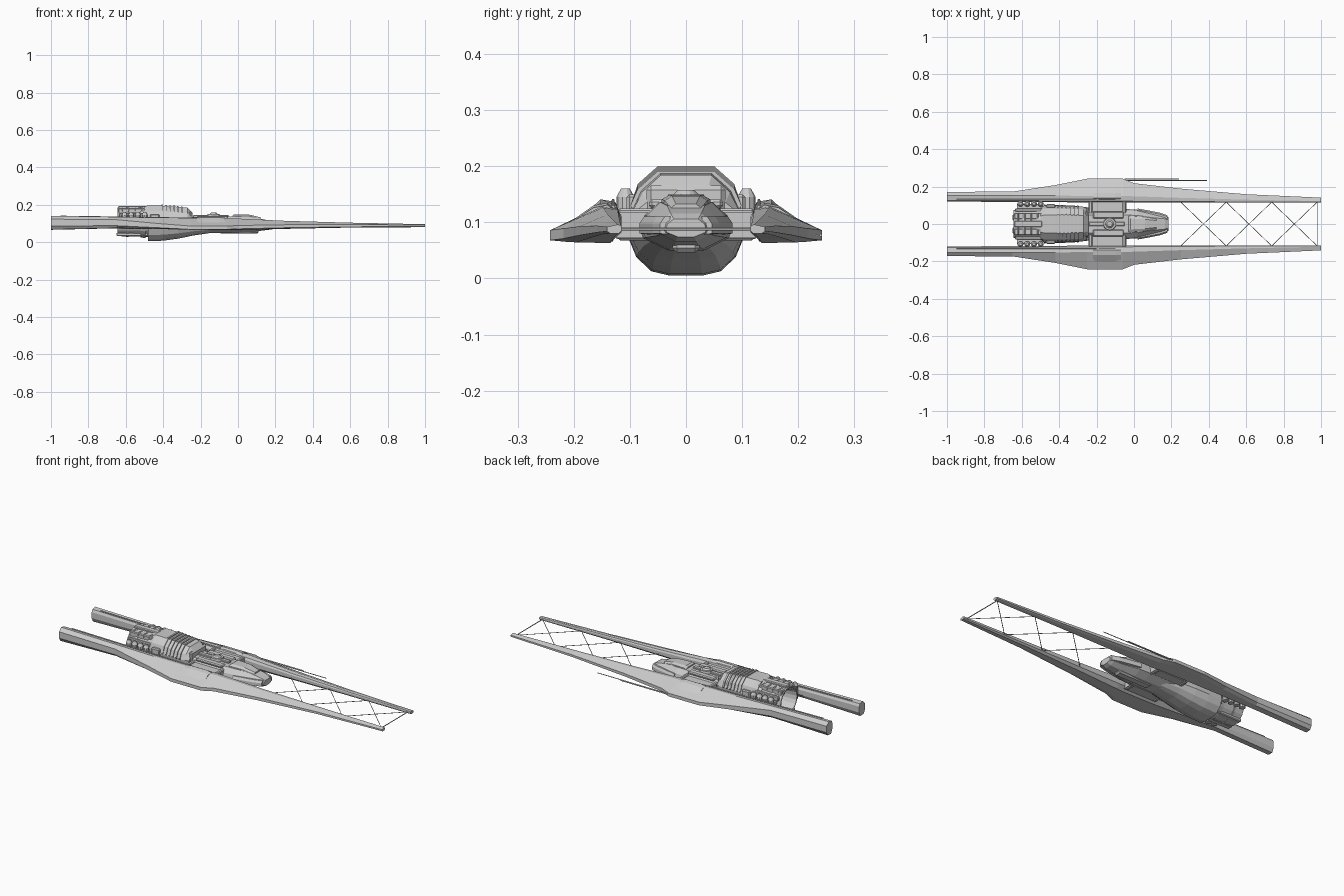
import bpy, bmesh
from math import sin, cos, pi, radians
from mathutils import Vector

if "Cube" in bpy.data.objects:
    bpy.data.objects.remove(bpy.data.objects["Cube"])


def finish(name, bm, mirror=False):
    bmesh.ops.recalc_face_normals(bm, faces=bm.faces)
    me = bpy.data.meshes.new(name)
    bm.to_mesh(me)
    bm.free()
    ob = bpy.data.objects.new(name, me)
    bpy.context.collection.objects.link(ob)
    if mirror:
        m = ob.modifiers.new("mirror", 'MIRROR')
        m.use_axis = (False, True, False)
    return ob


def loft(name, sections, mirror=False):
    """Skin equal-length (y, z) loops placed along x; ends are capped."""
    bm = bmesh.new()
    rings = [[bm.verts.new((x, y, z)) for y, z in pts] for x, pts in sections]
    n = len(rings[0])
    for a, b in zip(rings, rings[1:]):
        for i in range(n):
            j = (i + 1) % n
            bm.faces.new((a[i], a[j], b[j], b[i]))
    bm.faces.new(rings[0])
    bm.faces.new(rings[-1])
    return finish(name, bm, mirror)


def sym(half):
    """Complete a half outline (from bottom to top, y >= 0) to a full loop."""
    return half + [(-y, z) for y, z in reversed(half)]


def box(name, x0, x1, y0, y1, z0, z1, mirror=False, bevel=0.0):
    bm = bmesh.new()
    bmesh.ops.create_cube(bm, size=1)
    for v in bm.verts:
        v.co = ((x0 + x1) / 2 + v.co.x * (x1 - x0), (y0 + y1) / 2 + v.co.y * (y1 - y0),
                (z0 + z1) / 2 + v.co.z * (z1 - z0))
    if bevel:
        bmesh.ops.bevel(bm, geom=bm.edges[:], offset=bevel, segments=1, affect='EDGES')
    return finish(name, bm, mirror)


def rod(name, a, b, r1, r2=None, sides=6, mirror=False):
    a, b = Vector(a), Vector(b)
    bm = bmesh.new()
    bmesh.ops.create_cone(bm, cap_ends=True, segments=sides, radius1=r1,
                          radius2=r1 if r2 is None else r2, depth=(b - a).length)
    q = Vector((0, 0, 1)).rotation_difference(b - a)
    for v in bm.verts:
        v.co = q @ v.co + (a + b) / 2
    return finish(name, bm, mirror)


def tube(name, profile, zc, sides=20):
    """Closed (x, radius) profile spun around the x axis at height zc."""
    bm = bmesh.new()
    rings = [[bm.verts.new((x, r * cos(2 * pi * i / sides), zc + r * sin(2 * pi * i / sides)))
              for i in range(sides)] for x, r in profile]
    for k in range(len(rings)):
        a, b = rings[k], rings[(k + 1) % len(rings)]
        for i in range(sides):
            j = (i + 1) % sides
            bm.faces.new((a[i], a[j], b[j], b[i]))
    return finish(name, bm)


# Side booms: x, inner y, ridge y, outer y, bottom z, top z, outer edge z, outer edge half height
stations = [
    (-1.0, .120, .152, .172, .066, .141, .105, .018),
    (-.65, .118, .152, .173, .074, .135, .104, .016),
    (-.42, .117, .152, .208, .070, .131, .088, .011),
    (-.25, .115, .150, .242, .066, .130, .077, .009),
    (-.06, .115, .150, .242, .064, .128, .077, .009),
    (0.00, .115, .148, .218, .063, .126, .080, .009),
    (.25, .115, .140, .189, .071, .114, .085, .008),
    (.60, .115, .130, .159, .078, .104, .088, .006),
    (1.0, .115, .122, .141, .080, .096, .088, .004)]
secs = []
for x, yi, yr, yo, zb, zt, ze, e in stations:
    w, h = yo - yi, zt - zb
    secs.append((x, [(yi, zb + .3 * h), (yi + .2 * w, zb), (yo - .22 * w, zb + .02 * h),
                     (yo, ze - e), (yo, ze + e), (yr, zt), (yi + .2 * (yr - yi), zt - .06 * h),
                     (yi, zt - .25 * h)]))
loft("side_boom", secs, True)
# Armour blocks and rails on the booms
loft("boom_shoulder", [(x, [(.13, .10), (.20, .085), (.225, .088), (.165, .122 + d), (.14, .127 + d), (.125, .12)])
                       for x, d in ((-.22, .004), (-.19, .008), (-.10, .008), (-.07, .004))], True)
rod("boom_rail", (-.95, .13, .139), (-.2, .13, .128), .003, mirror=True)

# Truss between the front ends of the booms
for i in range(3):
    x0, x1 = .25 + i * .243, .25 + (i + 1) * .243
    rod("truss_brace", (x0, .117, .088), (x1, -.117, .088), .0017)
    rod("truss_brace", (x0, -.117, .088), (x1, .117, .088), .0017)
rod("truss_end_bar", (.98, .12, .088), (.98, -.12, .088), .0025)

# Antennas on one boom
rod("long_antenna", (-.05, .233, .077), (.39, .233, .077), .002)
rod("short_antenna", (-.05, .240, .077), (.24, .240, .077), .0025)

# Belly hull under the engine, tapering forward
belly = []
for x, w, zb in ((-.48, .103, .003), (-.40, .102, .006), (-.32, .098, .017),
                 (-.24, .088, .034), (-.14, .070, .049), (-.02, .05, .058)):
    d = .10 - zb
    belly.append((x, sym([(0.28 * w, zb + .02 * d), (.6 * w, zb + .1 * d), (.86 * w, zb + .36 * d),
                          (w, zb + .72 * d), (.95 * w, .10)])))
loft("belly_hull", belly)

# Engine housing on top
house = []
for x, s, zt in ((-.50, .88, .190), (-.48, 1, .197), (-.42, 1, .196), (-.30, .96, .187), (-.27, .94, .184), (-.25, .85, .165)):
    house.append((x, sym([(.09 * s, .07), (.098 * s, .125), (.083 * s, zt - .030), (.048 * s, zt)])))
loft("engine_housing", house)
for i in range(6):
    x = -.41 + i * .021
    z = .1975 - .0009 * i * 2
    loft("vent_rib", [(x + d, sym([(.093, .12), (.099, .13), (.086, z - .029), (.05, z + .003)]))
                      for d in (0, .009)])
box("housing_front_frame", -.262, -.243, -.07, .07, .10, .166, bevel=.008)
box("housing_side_block", -.47, -.42, .085, .106, .10, .15, True, .005)

# Open engine nozzle with collars
tube("nozzle", [(-.645, .076), (-.47, .080), (-.47, .060), (-.54, .058), (-.645, .070)], .108)
tube("nozzle_rear_collar", [(-.60, .079), (-.585, .081), (-.585, .07), (-.60, .07)], .108)
tube("nozzle_front_collar", [(-.52, .083), (-.495, .086), (-.495, .07), (-.52, .07)], .108)
rod("nozzle_back_wall", (-.54, 0, .108), (-.47, 0, .108), .064, sides=20)
rod("exhaust_cone", (-.58, 0, .108), (-.53, 0, .108), .02, .04, sides=12)
# Armour plates over the nozzle
for y in (-.042, 0, .042):
    zt = .194 if y == 0 else .182
    box("nozzle_top_plate", -.64, -.49, y - .017, y + .017, zt - .03, zt, bevel=.004)
for i in range(4):
    box("nozzle_rib", -.625 + i * .035, -.613 + i * .035, -.06, .06, .16, .186, bevel=.006)
box("nozzle_side_plate", -.635, -.49, .066, .084, .13, .155, True, .004)
box("nozzle_lower_plate", -.65, -.48, .02, .05, .032, .05, True, .004)

# Fuel tanks beside the nozzle
for i in range(4):
    x = -.607 + i * .036
    rod("fuel_tank", (x, .108, .07), (x, .108, .145), .016, sides=10, mirror=True)
    rod("fuel_tank_cap", (x, .108, .145), (x, .108, .160), .016, .008, 10, True)
box("tank_bracket", -.625, -.485, .078, .108, .115, .13, True)

# Forward pod with an angular nose
pod = []
for x, w, zb, zt in ((-.27, .080, .05, .134), (-.04, .080, .05, .136), (.02, .076, .052, .136),
                     (.10, .056, .058, .130), (.165, .046, .066, .116), (.185, .036, .074, .106)):
    h = zt - zb
    pod.append((x, sym([(.4 * w, zb), (.95 * w, zb + .25 * h), (w, zb + .4 * h),
                        (.92 * w, zb + .72 * h), (.6 * w, zt)])))
loft("forward_pod", pod)
loft("cockpit_roof", [(x, sym([(w, .115), (w * .9, z - .008), (w * .6, z)]))
                      for x, w, z in ((-.03, .048, .142), (-.02, .048, .149), (.06, .042, .147), (.12, .030, .133))])
loft("nose_cheek", [(x, [(y - .016, .078), (y, .08), (y, .098), (y - .008, .11), (y - .018, .11)])
                    for x, y in ((.02, .083), (.08, .072), (.14, .060), (.18, .046))], True)

# Cross bridge joining pod and booms
box("cross_bridge", -.24, -.04, -.125, .125, .072, .118)
for x in (-.235, -.055):
    box("bridge_frame", x - .007, x + .012, -.122, .122, .068, .125, bevel=.004)

# Deck details and turret
box("deck_panel", -.22, -.055, .03, .066, .125, .141, True, .005)
box("deck_spine", -.24, -.05, -.012, .012, .13, .145, bevel=.003)
rod("turret_base", (-.13, 0, .13), (-.13, 0, .150), .036, .032, 16)
rod("turret_dome", (-.13, 0, .150), (-.13, 0, .158), .022, .014, 16)
box("keel_fairing", -.10, .11, -.024, .024, .046, .07, bevel=.008)
